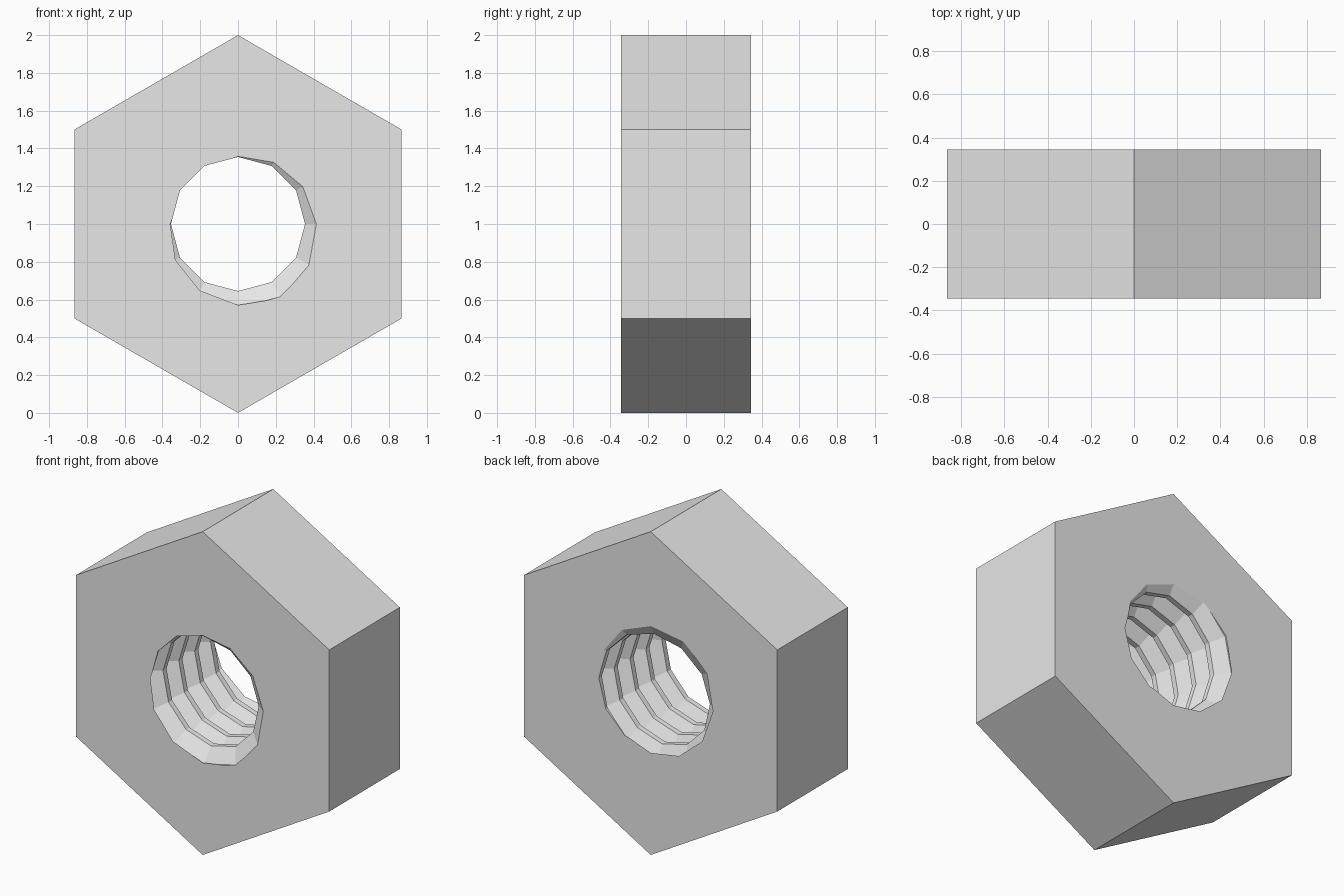
import bpy
import bmesh
from math import cos, sin, radians
from mathutils import Vector

cube = bpy.data.objects.get("Cube")
if cube:
    bpy.data.objects.remove(cube, do_unlink=True)

HALF = 0.345            # half thickness of the nut
PITCH = 0.155           # thread pitch
MINOR, MAJOR = 0.355, 0.445
SEGMENTS = 12           # facets per thread turn
CENTRE = Vector((0, 0, 1))
# Thread section: phase in degrees, radius (crest, root, next crest)
SECTION = [(95, MINOR), (175, MINOR), (290, MAJOR), (312, MAJOR), (455, MINOR)]


def polar(radius, degrees, y):
    a = radians(degrees)
    return CENTRE + Vector((radius * cos(a), y, radius * sin(a)))


bm = bmesh.new()

# Threaded bore: sweep the section along a right-handed helix past both ends
rows = []
for k in range(-2 * SEGMENTS, 8 * SEGMENTS):
    angle = -k * 360 / SEGMENTS
    rows.append([bm.verts.new(polar(r, angle, -HALF + PITCH * (phase - angle - 360) / 360))
                 for phase, r in SECTION])
for a, b in zip(rows, rows[1:]):
    for j in range(len(SECTION) - 1):
        bm.faces.new((a[j], a[j + 1], b[j + 1], b[j]))
bmesh.ops.remove_doubles(bm, verts=bm.verts[:], dist=0.0001)

# Trim the thread flush with the two end planes
for side in (-1, 1):
    bmesh.ops.bisect_plane(bm, geom=bm.verts[:] + bm.edges[:] + bm.faces[:], dist=0.00001,
                           plane_co=(0, side * HALF, 0), plane_no=(0, side, 0),
                           clear_outer=True)
bmesh.ops.remove_doubles(bm, verts=bm.verts[:], dist=0.0001)
bore_rims = [e for e in bm.edges if e.is_boundary]

# Six outer flats
hexagons = [[bm.verts.new(polar(1, 30 + 60 * i, y)) for i in range(6)] for y in (-HALF, HALF)]
front, back = hexagons
for i in range(6):
    n = (i + 1) % 6
    bm.faces.new((front[i], front[n], back[n], back[i]))

# End faces between the hexagon and the bore rim
for side, ring in zip((-1, 1), hexagons):
    rim = [e for e in bore_rims if e.verts[0].co.y * side > 0]
    outline = [bm.edges.get((ring[i], ring[(i + 1) % 6])) for i in range(6)]
    bmesh.ops.triangle_fill(bm, edges=rim + outline, use_beauty=True,
                            normal=(0, side, 0))
bmesh.ops.recalc_face_normals(bm, faces=bm.faces[:])

mesh = bpy.data.meshes.new("hex_nut")
bm.to_mesh(mesh)
bm.free()
nut = bpy.data.objects.new("hex_nut", mesh)
bpy.context.collection.objects.link(nut)

# Plain grey metal
grey = bpy.data.materials.new("light_grey")
grey.use_nodes = True
colour = (0.8, 0.8, 0.8, 1)
grey.diffuse_color = colour
grey.node_tree.nodes["Principled BSDF"].inputs["Base Color"].default_value = colour
mesh.materials.append(grey)
